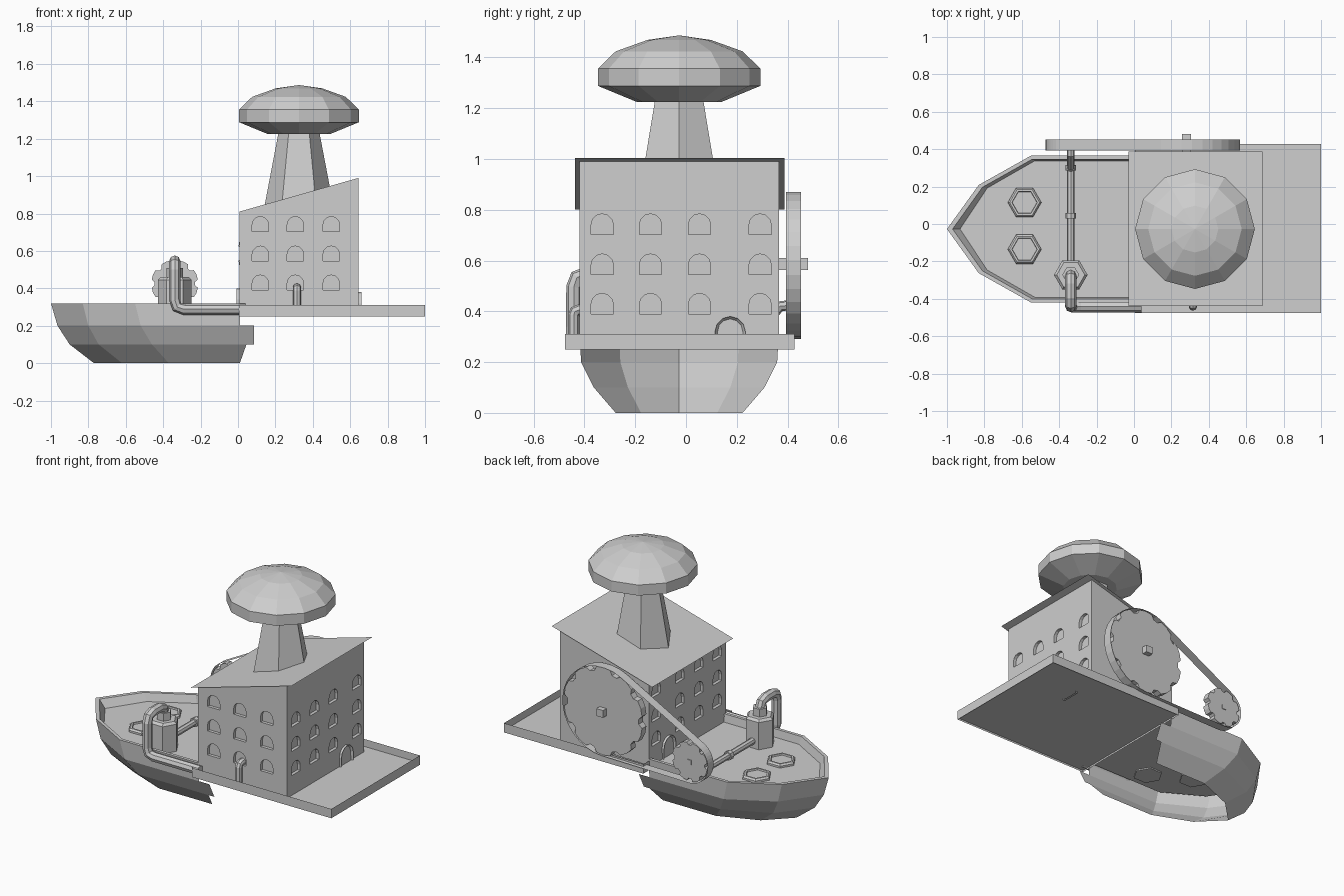
import bpy, bmesh, math
from mathutils import Vector

if "Cube" in bpy.data.objects:
    bpy.data.objects.remove(bpy.data.objects["Cube"], do_unlink=True)

GREY = (0.62, 0.62, 0.62, 1)
mat = bpy.data.materials.new("plain_grey")
mat.use_nodes = True
mat.diffuse_color = GREY
mat.node_tree.nodes["Principled BSDF"].inputs["Base Color"].default_value = GREY

MID = -0.027      # y of the centre line
X0, X1 = 0.007, 0.644   # house end walls
Y0, Y1 = -0.42, 0.367   # house side walls
AX = -0.338       # x of the drive shaft and boiler
DECK = 0.27       # deck height


def make(name, bm):
    bmesh.ops.recalc_face_normals(bm, faces=bm.faces[:])
    me = bpy.data.meshes.new(name)
    bm.to_mesh(me)
    bm.free()
    me.materials.append(mat)
    ob = bpy.data.objects.new(name, me)
    bpy.context.collection.objects.link(ob)
    return ob


def add_prism(bm, pts, offset):
    """Extrude a planar outline; returns the far face."""
    a = [bm.verts.new(p) for p in pts]
    b = [bm.verts.new(Vector(p) + Vector(offset)) for p in pts]
    bm.faces.new(a[::-1])
    cap = bm.faces.new(b)
    add_strip(bm, a, b)
    return cap


def add_strip(bm, a, b):
    """Closed band of quads between two vertex loops."""
    for i in range(len(a)):
        j = (i + 1) % len(a)
        bm.faces.new((a[i], a[j], b[j], b[i]))


def prism(name, pts, offset):
    bm = bmesh.new()
    add_prism(bm, pts, offset)
    return make(name, bm)


def rect(x0, y0, x1, y1, z):
    return [(x0, y0, z), (x1, y0, z), (x1, y1, z), (x0, y1, z)]


def turned(name, profile, sides, centre):
    """Faceted solid of revolution about z from (radius, z) pairs."""
    bm = bmesh.new()
    rings = []
    for r, z in profile:
        rings.append([bm.verts.new((centre[0] + r * math.cos(math.tau * i / sides),
                                    centre[1] + r * math.sin(math.tau * i / sides), z))
                      for i in range(sides)])
    for lo, hi in zip(rings, rings[1:]):
        add_strip(bm, lo, hi)
    bm.faces.new(rings[0][::-1])
    bm.faces.new(rings[-1])
    bmesh.ops.remove_doubles(bm, verts=bm.verts[:], dist=0.0005)
    return make(name, bm)


def tube(name, pts, radius):
    """Faceted pipe along a path."""
    cu = bpy.data.curves.new(name, "CURVE")
    cu.dimensions = "3D"
    cu.bevel_depth = radius
    cu.bevel_resolution = 2
    cu.use_fill_caps = True
    sp = cu.splines.new("POLY")
    sp.points.add(len(pts) - 1)
    for p, co in zip(sp.points, pts):
        p.co = (*co, 1)
    sp.use_smooth = False
    cu.materials.append(mat)
    ob = bpy.data.objects.new(name, cu)
    bpy.context.collection.objects.link(ob)


def rounded(corners, cut):
    """Replace every inner corner of a path by a short arc."""
    v = [Vector(c) for c in corners]
    out = [v[0]]
    for a, b, c in zip(v, v[1:], v[2:]):
        p, q = b + (a - b).normalized() * cut, b + (c - b).normalized() * cut
        out += [p, (p + q) / 4 + b / 2, q]
    return out + [v[-1]]


def arch(mid, z0, z1, width):
    """Arched outline as (across, z) pairs."""
    r, top = width / 2, z1 - width / 2
    arc = [(mid + r * math.cos(math.pi * i / 6), top + r * math.sin(math.pi * i / 6))
           for i in range(7)]
    return [(mid - r, z0), (mid + r, z0)] + arc


# Hull: open shell, strips between rows (z, bow, quarter, shoulder, half width)
def hull_row(z, bow, quarter, shoulder, half, stern):
    side = [(stern, half), (shoulder, half), (quarter, half * 0.6)]
    line = side + [(bow, 0)] + [(x, -y) for x, y in reversed(side)]
    return [(x, y + MID, z) for x, y in line]


deck_row = (DECK, -0.93, -0.785, -0.53, 0.365)
lip_row = (0.32, -0.97, -0.81, -0.545, 0.373)
rim_row = (0.32, -1.0, -0.83, -0.55, 0.393)
wale_row = (0.20, -0.965, -0.80, -0.52, 0.386)
bilge_row = (0.10, -0.90, -0.745, -0.46, 0.336)
keel_row = (0.0, -0.77, -0.62, -0.37, 0.25)
bm = bmesh.new()
for top, s0, low, s1 in ((lip_row, 0.01, deck_row, 0.01), (rim_row, 0.01, lip_row, 0.01),
                         (rim_row, 0.01, wale_row, 0.01), (wale_row, 0.085, bilge_row, 0.085),
                         (bilge_row, 0.045, keel_row, 0.01)):
    a = [bm.verts.new(p) for p in hull_row(*top, s0)]
    b = [bm.verts.new(p) for p in hull_row(*low, s1)]
    for i in range(len(a) - 1):
        bm.faces.new((a[i], b[i], b[i + 1], a[i + 1]))
bm.faces.new([bm.verts.new(p) for p in hull_row(*deck_row, 0.01)])
bmesh.ops.remove_doubles(bm, verts=bm.verts[:], dist=0.0005)
make("hull", bm)

# Deck hatches: low hexagons with a sunken lid
for label, y in (("left", 0.115), ("right", -0.135)):
    turned("hatch_" + label, [(0.09, DECK - 0.008), (0.09, DECK + 0.012), (0.08, DECK + 0.022),
                              (0.068, DECK + 0.022), (0.066, DECK + 0.012)], 6, (-0.585, y))

# Platform: shallow tray with thin walls
bm = bmesh.new()
low, high, floor = [[bm.verts.new(p) for p in rect(0.005, -0.477, 1.0, 0.427, z)]
                    for z in (0.25, 0.31, 0.262)]
add_strip(bm, low, floor)
add_strip(bm, floor, high)
bm.faces.new(floor)
make("platform", bm)


# House with sloping top
def roof_z(x):
    return 0.81 + (x - X0) * 0.283


house = prism("house", [(X0, Y0, 0.262), (X1, Y0, 0.262), (X1, Y0, roof_z(X1)),
                        (X0, Y0, roof_z(X0))], (0, Y1 - Y0, 0))

# Recessed arched windows on three walls
bm = bmesh.new()
for z in (0.39, 0.545, 0.703):
    for x in (0.12, 0.307, 0.499):
        add_prism(bm, [(x1, Y0 - 0.02, h) for x1, h in arch(x, z, z + 0.081, 0.088)], (0, 0.04, 0))
    for y in (-0.33, -0.14, 0.053, 0.292):
        for wall in (X0, X1):
            add_prism(bm, [(wall - 0.02, y1, h) for y1, h in arch(y, z, z + 0.081, 0.088)],
                      (0.04, 0, 0))
cutter = make("window_cutter", bm)
cutter.hide_render = True
mod = house.modifiers.new("windows", "BOOLEAN")
mod.operation = "DIFFERENCE"
mod.solver = "EXACT"
mod.object = cutter
bpy.context.view_layer.objects.active = house
bpy.ops.object.modifier_apply(modifier=mod.name)
bpy.data.objects.remove(cutter, do_unlink=True)

# Doors: shallow arched frames with a sunken panel
for name, wall, out, z0, z1 in (("bow_door", X0, -1, 0.262, 0.40), ("stern_door", X1, 1, 0.252, 0.38)):
    bm = bmesh.new()
    cap = add_prism(bm, [(wall, y, z) for y, z in arch(0.174, z0, z1, 0.12)], (out * 0.015, 0, 0))
    bmesh.ops.recalc_face_normals(bm, faces=bm.faces[:])
    bmesh.ops.inset_region(bm, faces=[cap], thickness=0.01, depth=0)
    bmesh.ops.translate(bm, verts=cap.verts[:], vec=(-out * 0.012, 0, 0))
    make(name, bm)

# Roof: thin overhanging sheet
bm = bmesh.new()
bm.faces.new([bm.verts.new((x, y, roof_z(x) + 0.002)) for x, y, _ in
              rect(-0.03, -0.438, 0.687, 0.388, 0)])
make("roof", bm)

# Tower with domed cap
TOWER = (0.326, MID)
turned("tower_stem", [(0.192, 0.80), (0.11, 1.23)], 6, TOWER)
turned("tower_cap", [(0.165, 1.224), (0.32, 1.288), (0.32, 1.356), (0.25, 1.424),
                     (0.125, 1.469), (0, 1.487)], 12, TOWER)


# Notched wheels, hubs and flat drive belt on the back
def wheel(name, cx, cz, radius, teeth, notch):
    pts = []
    for i in range(teeth):
        for step, k in ((-0.1, notch), (0.1, notch), (0.22, 1), (0.5, 1.01), (0.78, 1)):
            a = math.tau * (i + step) / teeth
            pts.append((cx + radius * k * math.cos(a), 0.4, cz + radius * k * math.sin(a)))
    prism(name, pts, (0, 0.045, 0))


BIG, SMALL = (0.28, 0.586, 0.28), (AX, 0.425, 0.125)
wheel("big_wheel", *BIG, 10, 0.91)
wheel("small_wheel", *SMALL, 8, 0.86)
prism("big_wheel_hub", rect(0.256, 0.36, 0.304, 0.48, 0.563), (0, 0, 0.047))
prism("small_wheel_hub", rect(AX - 0.014, 0.39, AX + 0.014, 0.45, 0.411), (0, 0, 0.028))
R, r = BIG[2] + 0.006, SMALL[2] + 0.009
dx, dz = SMALL[0] - BIG[0], SMALL[1] - BIG[1]
phi, beta = math.atan2(dz, dx), math.acos((R - r) / math.hypot(dx, dz))
loop = []
for (cx, cz, _), rad, start, sweep in ((BIG, R, phi + beta, math.tau - 2 * beta),
                                       (SMALL, r, phi - beta, 2 * beta)):
    for i in range(19):
        a = start + sweep * i / 18
        loop.append((cx + rad * math.cos(a), cz + rad * math.sin(a)))
bm = bmesh.new()
add_strip(bm, *[[bm.verts.new((x, y, z)) for x, z in loop] for y in (0.393, 0.452)])
make("drive_belt", bm)

# Drive shaft with collars
tube("drive_shaft", [(AX, 0.42, 0.425), (AX, 0.37, 0.42), (AX, 0.29, 0.315), (AX, -0.2, 0.315)], 0.021)
for i, y in enumerate((0.285, 0.03)):
    tube("shaft_collar_%d" % i, [(AX, y, 0.315), (AX, y + 0.03, 0.315)], 0.029)

# Boiler and steam pipe to the house
turned("boiler", [(0.09, DECK - 0.008), (0.09, 0.445), (0.075, 0.46), (0.045, 0.46), (0.045, 0.51)],
       6, (AX, -0.272))
PY = -0.442
tube("steam_pipe", rounded([(AX, -0.272, 0.48), (AX, -0.272, 0.546), (AX, PY, 0.546),
                            (AX, PY, 0.288), (0.04, PY, 0.288)], 0.05), 0.03)
tube("wall_pipe", rounded([(0.315, PY, 0.265), (0.315, PY, 0.405), (0.315, -0.40, 0.405)], 0.02), 0.022)
